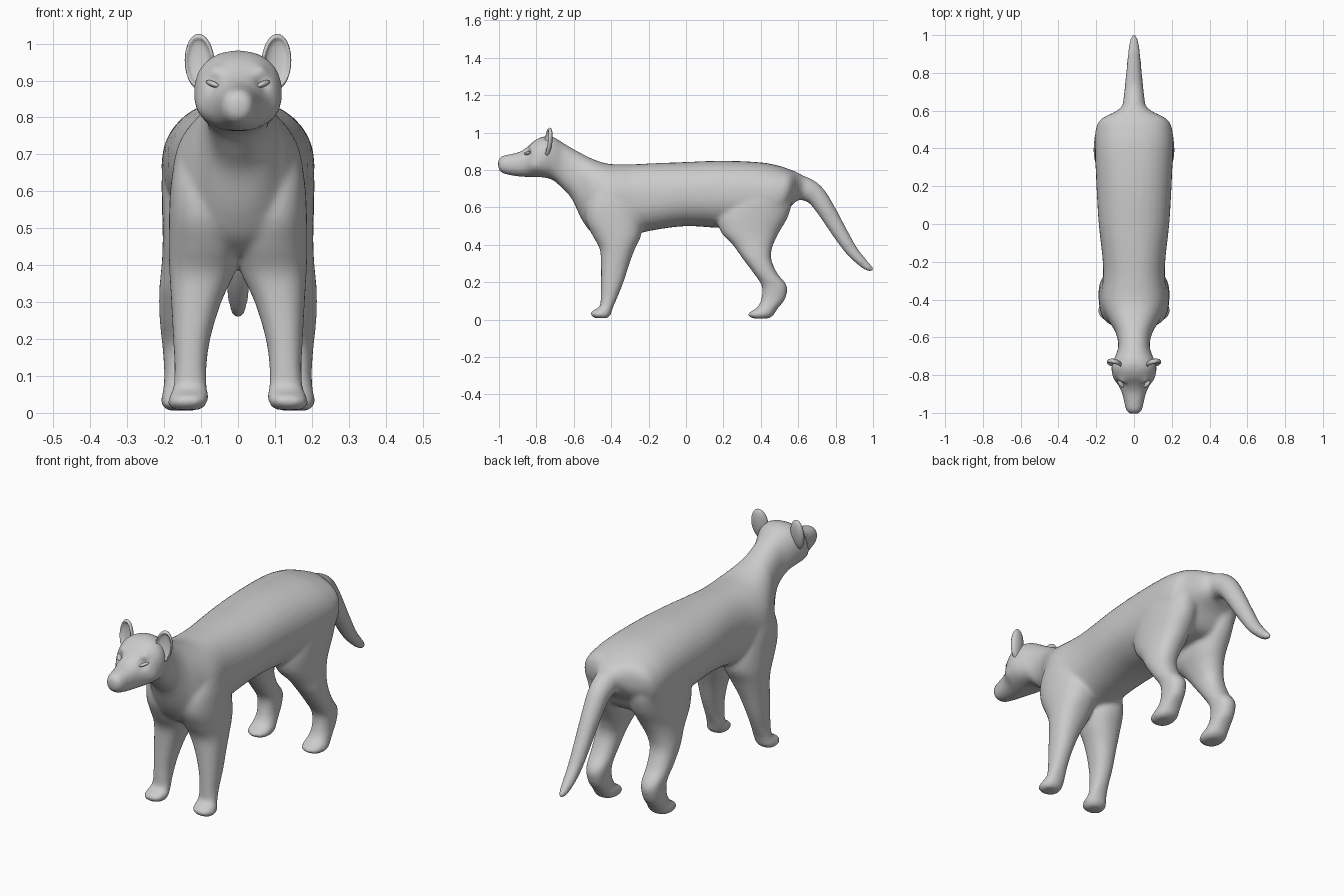
import bpy, bmesh, math
from mathutils import Vector, Matrix

if "Cube" in bpy.data.objects:
    bpy.data.objects.remove(bpy.data.objects["Cube"])

SIDES, STEPS = 32, 4


def spline(rows):
    """Catmull-Rom interpolation of section rows."""
    out = []
    for i in range(len(rows) - 1):
        p0, p1, p2 = rows[max(i - 1, 0)], rows[i], rows[i + 1]
        p3 = rows[min(i + 2, len(rows) - 1)]
        for s in range(STEPS):
            t = s / STEPS
            out.append([0.5 * (2 * b + (c - a) * t + (2 * a - 5 * b + 4 * c - d) * t * t
                               + (3 * b - a - 3 * c + d) * t ** 3)
                        for a, b, c, d in zip(p0, p1, p2, p3)])
    return out + [list(rows[-1])]


def loft(bm, rows, place, power=2.25):
    """Closed tube; place(row) gives centre, u axis, v axis of each ring."""
    rings = []
    for row in spline(rows):
        c, u, v = (Vector(k) for k in place(row))
        ring = []
        for i in range(SIDES):
            a = 2 * math.pi * i / SIDES
            ca, sa = math.cos(a), math.sin(a)
            x = math.copysign(abs(ca) ** (2 / power), ca)
            y = math.copysign(abs(sa) ** (2 / power), sa)
            ring.append(bm.verts.new(c + u * x + v * y))
        rings.append(ring)
    for a, b in zip(rings, rings[1:]):
        for i in range(SIDES):
            j = (i + 1) % SIDES
            bm.faces.new((a[i], a[j], b[j], b[i]))
    bm.faces.new(rings[0])
    bm.faces.new(rings[-1])


def finish(bm, name):
    bmesh.ops.recalc_face_normals(bm, faces=bm.faces)
    me = bpy.data.meshes.new(name)
    bm.to_mesh(me)
    bm.free()
    ob = bpy.data.objects.new(name, me)
    bpy.context.collection.objects.link(ob)
    for p in me.polygons:
        p.use_smooth = True
    return ob


bm = bmesh.new()

# head, neck and torso: y, top, bottom, half width
trunk = [(-1.005, .855, .81, .025), (-.985, .875, .785, .042), (-.94, .885, .772, .053),
         (-.89, .897, .765, .066), (-.85, .922, .763, .085), (-.81, .958, .762, .109),
         (-.76, .98, .76, .12), (-.71, .977, .745, .104), (-.66, .947, .70, .085),
         (-.61, .917, .645, .087), (-.56, .89, .54, .105), (-.50, .86, .46, .142),
         (-.41, .833, .42, .178), (-.29, .831, .45, .165), (-.18, .836, .477, .167),
         (0, .843, .50, .187), (.2, .85, .49, .199), (.4, .841, .50, .207),
         (.5, .822, .52, .203), (.555, .803, .60, .175), (.60, .785, .64, .09),
         (.64, .76, .66, .05)]
loft(bm, trunk, lambda r: ((0, r[0], (r[1] + r[2]) / 2), (r[3], 0, 0),
                           (0, 0, (r[1] - r[2]) / 2)))

# legs: z, front y, back y, inner x, outer x
front_leg = [(.72, -.48, -.32, .04, .165), (.62, -.53, -.27, .02, .182),
             (.53, -.535, -.24, 0, .187), (.45, -.50, -.24, -.01, .188),
             (.38, -.462, -.272, .008, .186), (.30, -.455, -.302, .045, .181),
             (.20, -.455, -.334, .075, .176), (.12, -.457, -.366, .085, .172),
             (.07, -.462, -.388, .083, .176), (.045, -.505, -.396, .08, .186),
             (.025, -.512, -.402, .084, .19), (.008, -.485, -.42, .10, .178)]
back_leg = [(.76, .36, .52, .05, .18), (.66, .24, .565, .03, .205),
            (.56, .17, .55, .02, .206), (.47, .185, .50, .03, .204),
            (.40, .25, .466, .06, .207), (.33, .30, .455, .085, .214),
            (.25, .36, .487, .095, .213), (.18, .405, .54, .10, .205),
            (.11, .402, .53, .105, .2), (.065, .38, .495, .10, .203),
            (.04, .34, .478, .093, .208), (.02, .332, .465, .096, .207),
            (.006, .36, .44, .115, .19)]
for side in (-1, 1):
    for leg in (front_leg, back_leg):
        loft(bm, leg, lambda r: ((side * (r[3] + r[4]) / 2, (r[1] + r[2]) / 2, r[0]),
                                 ((r[4] - r[3]) / 2, 0, 0), (0, (r[2] - r[1]) / 2, 0)))

# tail: y, z, thickness, half width, slope angle
tail = [(.54, .71, .07, .08, 10), (.62, .703, .066, .062, 20), (.69, .668, .056, .053, 42),
        (.75, .585, .049, .047, 58), (.82, .47, .042, .04, 59), (.89, .363, .033, .034, 52),
        (.96, .291, .024, .025, 40), (.993, .268, .015, .014, 38), (1.003, .263, .006, .006, 38)]
loft(bm, tail, lambda r: ((0, r[0], r[1]), (r[3], 0, 0),
                          (0, r[2] * math.sin(math.radians(r[4])),
                           r[2] * math.cos(math.radians(r[4])))), 2)

# fuse into one smooth skin
body = finish(bm, "body")
rm = body.modifiers.new("fuse", 'REMESH')
rm.mode = 'VOXEL'
rm.voxel_size = 0.009
sm = body.modifiers.new("soften", 'SMOOTH')
sm.factor = 0.5
sm.iterations = 14
deps = bpy.context.evaluated_depsgraph_get()
skin = bpy.data.meshes.new_from_object(body.evaluated_get(deps))
body.modifiers.clear()
body.data = skin

# sculpt eye sockets, brows and cheeks: centre, radius, push
dabs = [((.068, -.855, .893), .024, (-.006, .014, 0)),
        ((.062, -.83, .93), .022, (.004, -.007, .003)),
        ((.098, -.81, .82), .035, (.006, -.004, 0))]
for v in skin.vertices:
    co = v.co.copy()
    if co.y > -.7:
        continue
    s = 1 if co.x >= 0 else -1
    for c, r, push in dabs:
        d = (Vector((abs(co.x), co.y, co.z)) - Vector(c)).length
        w = math.exp(-(d / r) ** 2)
        v.co += Vector((push[0] * s, push[1], push[2])) * w
for p in skin.polygons:
    p.use_smooth = True


def blob(name, loc, size, rot=(0, 0, 0), shape=None):
    bm = bmesh.new()
    bmesh.ops.create_uvsphere(bm, u_segments=40, v_segments=28, radius=1)
    if shape:
        for v in bm.verts:
            shape(v)
    m = Matrix.LocRotScale(Vector(loc), None, None)
    for axis, ang in zip('XYZ', rot):
        m = m @ Matrix.Rotation(math.radians(ang), 4, axis)
    bm.transform(m @ Matrix.Diagonal((*size, 1)))
    return finish(bm, name)


def cup(v):
    """Hollow the forward face of an ear."""
    r = math.hypot(v.co.x, v.co.z)
    if v.co.y < 0 and r < .85:
        v.co.y += 1.35 * (1 - (r / .85) ** 2) ** .5


# ears and eyes, mirrored
for s, label in ((-1, "right"), (1, "left")):
    blob(label + "_ear", (s * .104, -.738, .95), (.041, .022, .077), (-8, s * 3, s * 14), cup)
    blob(label + "_eye", (s * .069, -.846, .891), (.024, .012, .008), (0, -s * 22, s * 48))

# nose pad
blob("nose", (0, -.982, .848), (.03, .018, .02))
